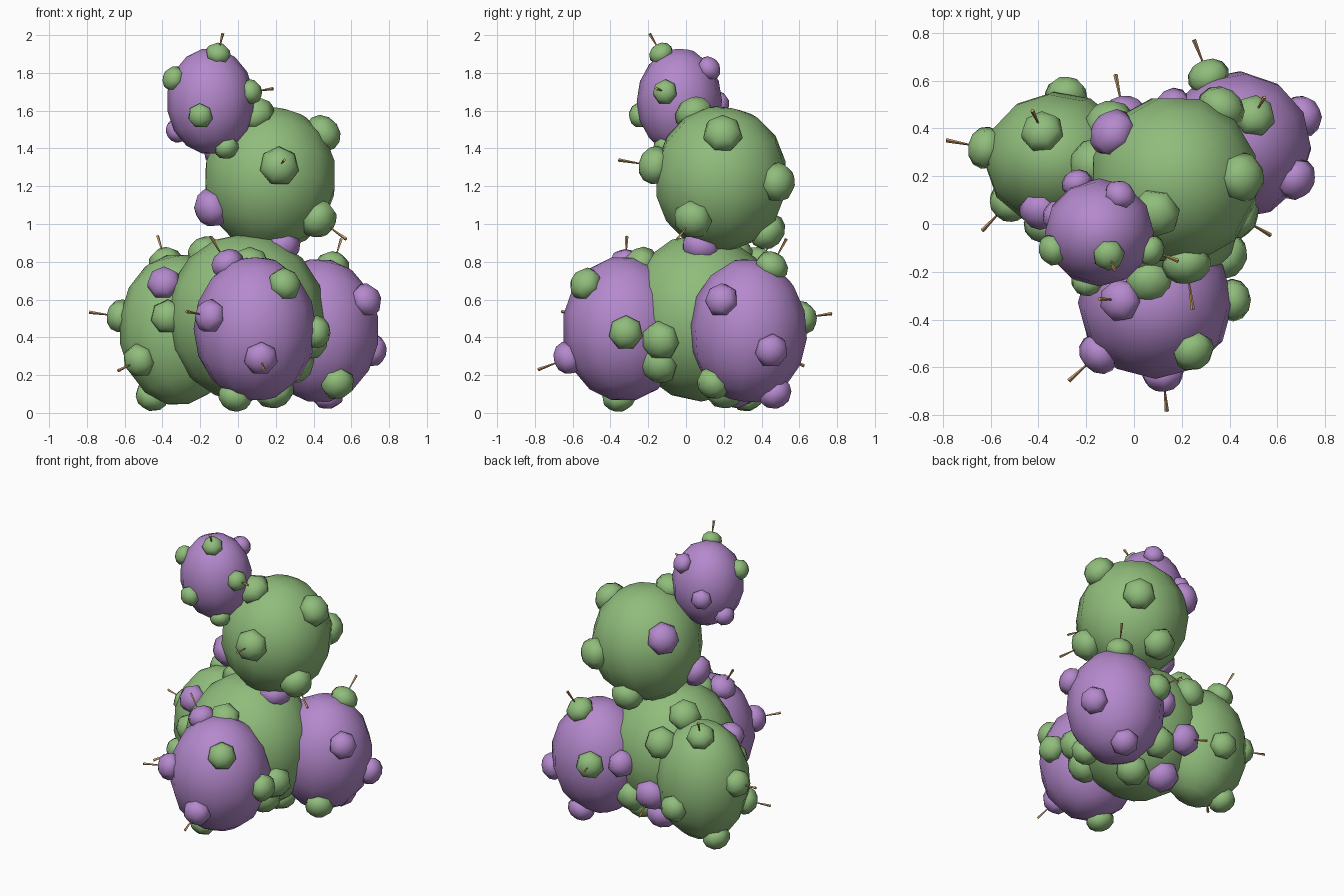
import bpy
from math import radians, sin, cos
from mathutils import Vector

if "Cube" in bpy.data.objects:
    bpy.data.objects.remove(bpy.data.objects["Cube"], do_unlink=True)


def material(name, rgb):
    m = bpy.data.materials.new(name)
    m.use_nodes = True
    colour = (*rgb, 1)
    m.diffuse_color = colour
    m.node_tree.nodes["Principled BSDF"].inputs["Base Color"].default_value = colour
    return m


GREEN = material("cactus green", (0.28, 0.51, 0.2))
PURPLE = material("cactus purple", (0.46, 0.25, 0.61))
BROWN = material("spine brown", (0.58, 0.34, 0.14))

# Heights on a pod where nubs grow, as angles above its equator
CROWN, SHOULDER, HIGH, UPPER, LEVEL = (radians(a) for a in (63, 49, 38, 25, 10))
MIDDLE, LOWER, SINKING, LOW = (radians(a) for a in (-3, -16, -24, -34))
UNDER, BASE, FOOT = (radians(a) for a in (-47, -61, -70))
SPINY = True


def finish(name, mat):
    ob = bpy.context.object
    ob.name = name
    ob.data.materials.append(mat)
    return ob


def add_nub(name, mat, centre, radii, height, bearing, size, spiny):
    """Knob on the pod's surface, with an optional spine that widens outward."""
    turn = radians(bearing)
    unit = Vector((cos(turn) * cos(height), sin(turn) * cos(height), sin(height)))
    spot = centre + unit * radii
    normal = Vector(u / r for u, r in zip(unit, radii)).normalized()
    rotation = normal.to_track_quat('Z', 'Y').to_euler()
    bpy.ops.mesh.primitive_uv_sphere_add(
        segments=7, ring_count=6, location=spot, rotation=rotation)
    bpy.ops.object.shade_smooth()
    finish(name, mat).scale = (size, size, size * 0.82)
    if spiny:
        bpy.ops.mesh.primitive_cone_add(
            vertices=4, radius1=0.002, radius2=0.009, depth=size * 1.4,
            location=spot + normal * size * 1.15, rotation=rotation)
        finish(name + "_spine", BROWN)


def pod(name, mat, centre, radii, lean, nub_size, nubs):
    """Smooth ellipsoid body with leaning poles, dotted with nubs."""
    centre, radii = Vector(centre), Vector(radii)
    bpy.ops.mesh.primitive_uv_sphere_add(segments=12, ring_count=8, location=centre)
    bpy.ops.object.shade_smooth()
    ob = finish(name, mat)
    tilt = Vector(lean).to_track_quat('Z', 'Y')
    for v in ob.data.vertices:
        v.co = (tilt @ v.co) * radii
    for i, (colour, height, bearing, *spiny) in enumerate(nubs):
        add_nub(f"{name}_nub_{i}", colour, centre, radii, height, bearing,
                nub_size, bool(spiny))


# Lower cluster: a central pod ringed by three others
pod("central_pod", GREEN, (0.04, 0.08, 0.505), (0.425, 0.41, 0.445), (0, 0, 1), 0.107, [
    (GREEN, LOWER, -33),
    (GREEN, LOW, -41),
    (GREEN, BASE, 42),
    (GREEN, SHOULDER, 139),
    (GREEN, HIGH, -86),
    (GREEN, UPPER, 112),
    (GREEN, LOW, 74),
    (PURPLE, SINKING, 102, SPINY),
    (PURPLE, BASE, 104),
])
pod("front_pod", PURPLE, (0.09, -0.33, 0.445), (0.325, 0.325, 0.385), (0, -0.2, 1), 0.092, [
    (PURPLE, SINKING, -84, SPINY),
    (PURPLE, LEVEL, -138, SPINY),
    (PURPLE, CROWN, 176, SPINY),
    (GREEN, HIGH, -52),
    (GREEN, MIDDLE, 2),
    (GREEN, FOOT, -165),
])
pod("left_pod", PURPLE, (0.43, 0.33, 0.435), (0.317, 0.312, 0.383), (0.2, 0.1, 1), 0.092, [
    (PURPLE, UPPER, -30),
    (PURPLE, LOWER, 24),
    (PURPLE, BASE, 73),
    (PURPLE, LEVEL, 150),
    (GREEN, UNDER, -63),
    (GREEN, CROWN, 60, SPINY),
    (GREEN, LEVEL, 112, SPINY),
])
pod("right_pod", GREEN, (-0.32, 0.27, 0.44), (0.31, 0.285, 0.402), (-0.2, 0.1, 1), 0.092, [
    (GREEN, CROWN, 117, SPINY),
    (GREEN, LEVEL, 170, SPINY),
    (GREEN, SINKING, -136, SPINY),
    (GREEN, LEVEL, -100),
    (GREEN, LOWER, 83),
    (GREEN, BASE, 158),
    (PURPLE, HIGH, -107),
])

# Stacked above: a large pod carrying a small one
pod("upper_pod", GREEN, (0.17, 0.185, 1.24), (0.358, 0.358, 0.385), (0.2, 0.2, 1), 0.107, [
    (GREEN, LEVEL, -82, SPINY),
    (GREEN, LOW, -30, SPINY),
    (GREEN, HIGH, 2),
    (GREEN, MIDDLE, 57),
    (GREEN, UNDER, 94),
    (GREEN, CROWN, -120),
    (PURPLE, UPPER, 143),
    (PURPLE, SINKING, -162),
    (PURPLE, FOOT, -62),
])
pod("top_pod", PURPLE, (-0.145, -0.035, 1.65), (0.232, 0.226, 0.282), (-0.2, 0, 1), 0.068, [
    (GREEN, CROWN, -68, SPINY),
    (GREEN, LEVEL, -20, SPINY),
    (GREEN, UPPER, -159),
    (GREEN, LOWER, -104),
    (GREEN, BASE, -41),
    (PURPLE, LOW, 158),
    (PURPLE, HIGH, 62),
    (PURPLE, MIDDLE, 114),
])
